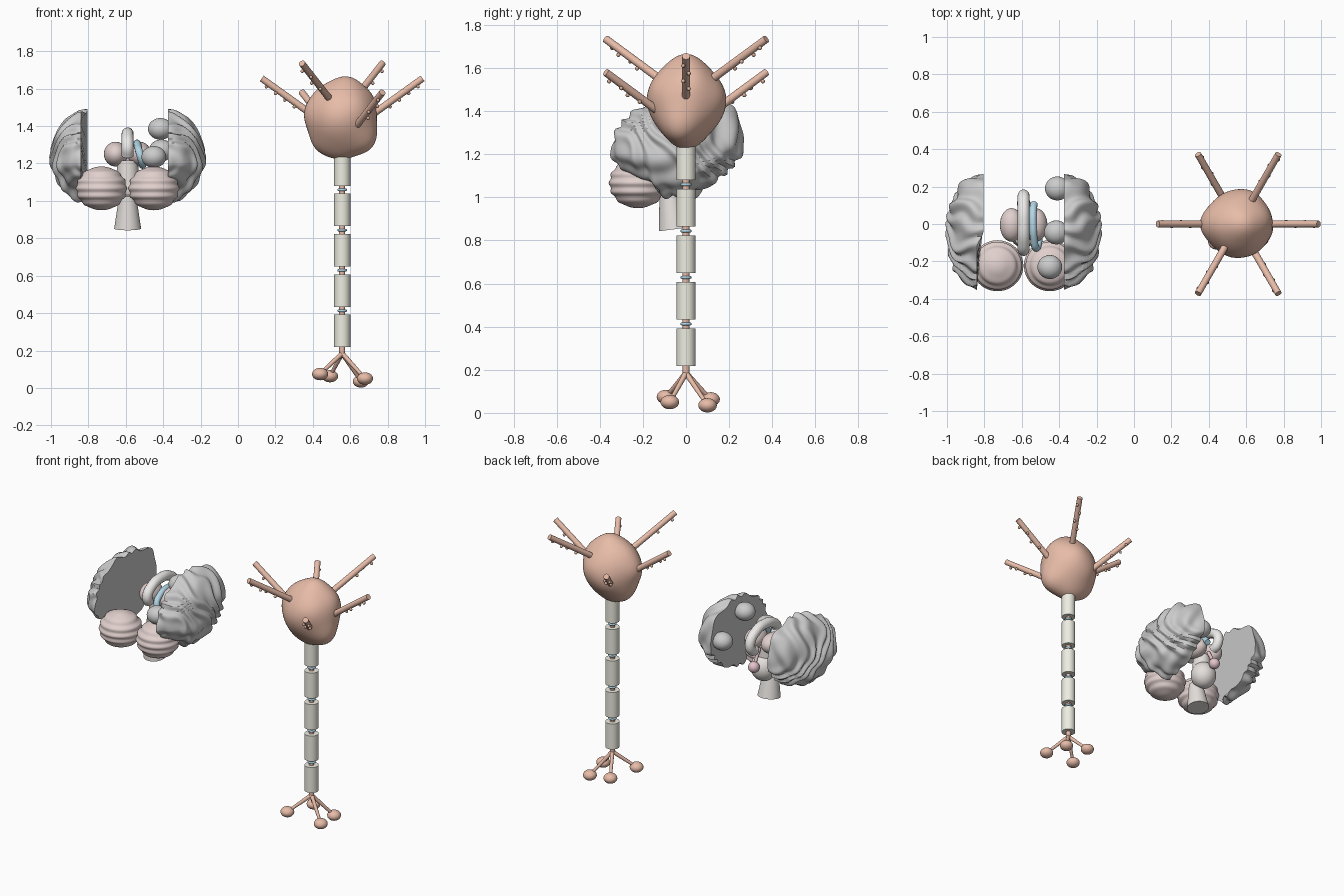
import bpy, bmesh
from math import sin, cos, pi, radians, exp
from mathutils import Vector, Matrix

if "Cube" in bpy.data.objects:
    bpy.data.objects.remove(bpy.data.objects["Cube"])

BX, NX = -0.59, 0.557   # centre lines of the brain and the neuron


def mat(name, c):
    m = bpy.data.materials.new(name)
    m.diffuse_color = (*c, 1)
    m.use_nodes = True
    m.node_tree.nodes["Principled BSDF"].inputs["Base Color"].default_value = m.diffuse_color
    return m


SALMON = mat("salmon", (0.80, 0.50, 0.39))
SPINE = mat("spine_tan", (0.72, 0.45, 0.33))
IVORY = mat("ivory", (0.86, 0.85, 0.76))
BLUE = mat("blue", (0.45, 0.68, 0.80))
PINK = mat("pale_pink", (0.75, 0.63, 0.61))
ROSE = mat("rose", (0.78, 0.55, 0.60))
WHITE = mat("off_white", (0.85, 0.84, 0.82))
STEM = mat("stem_beige", (0.78, 0.74, 0.71))


def finish(name, bm, m=None, angle=40):
    bmesh.ops.recalc_face_normals(bm, faces=bm.faces)
    me = bpy.data.meshes.new(name)
    bm.to_mesh(me)
    bm.free()
    me.polygons.foreach_set("use_smooth", [True] * len(me.polygons))
    me.set_sharp_from_angle(angle=radians(angle))
    if m:
        me.materials.append(m)
    ob = bpy.data.objects.new(name, me)
    bpy.context.collection.objects.link(ob)
    return ob


def ball(name, loc, r, m=None, seg=32, shape=None):
    bm = bmesh.new()
    bmesh.ops.create_uvsphere(bm, u_segments=seg, v_segments=max(8, seg * 3 // 4), radius=1)
    for v in bm.verts:
        k = shape(v.co.normalized()) if shape else 1
        v.co = Vector(loc) + Vector([a * b * k for a, b in zip(v.co, r)])
    return finish(name, bm, m, 180)


def rod(name, a, b, r1, r2, m, seg=20):
    a, b = Vector(a), Vector(b)
    d = b - a
    bm = bmesh.new()
    M = Matrix.Translation((a + b) / 2) @ d.to_track_quat('Z', 'Y').to_matrix().to_4x4()
    bmesh.ops.create_cone(bm, cap_ends=True, segments=seg, radius1=r1, radius2=r2,
                          depth=d.length, matrix=M)
    return finish(name, bm, m)


def tube(name, pts, r, m):
    cu = bpy.data.curves.new(name, 'CURVE')
    cu.dimensions = '3D'
    cu.bevel_depth, cu.bevel_resolution, cu.resolution_u = r, 5, 10
    cu.use_fill_caps = True
    s = cu.splines.new('BEZIER')
    s.bezier_points.add(len(pts) - 1)
    for p, co in zip(s.bezier_points, pts):
        p.co = co
        p.handle_left_type = p.handle_right_type = 'AUTO'
    cu.materials.append(m)
    ob = bpy.data.objects.new(name, cu)
    bpy.context.collection.objects.link(ob)
    bpy.ops.object.select_all(action='DESELECT')
    ob.select_set(True)
    bpy.context.view_layer.objects.active = ob
    bpy.ops.object.convert(target='MESH')


def smooth(a, b, t):
    t = min(1, max(0, (t - a) / (b - a)))
    return t * t * (3 - 2 * t)


# folded half-brain, flat on its inner face
def hemisphere(name, side):
    bm = bmesh.new()
    bmesh.ops.create_uvsphere(bm, u_segments=144, v_segments=96, radius=1)
    bmesh.ops.delete(bm, geom=[v for v in bm.verts if v.co.z < -1e-4], context='VERTS')
    for vert in bm.verts:
        n = vert.co.normalized()
        u, v, w = n.z, n.x, n.y
        y, z = 0.31 * v, 0.235 * w
        if w < 0:
            z *= 1 - 0.5 * smooth(0.1, 0.8, -v)
        z += 0.13 * y
        ph = 68 * y + 38 * z + 2.2 * sin(19 * z + 8 * y) + 1.4 * sin(24 * u * 0.2 + 21 * y)
        d = 0.010 * sin(ph) + 0.006 * sin(31 * z - 17 * y + 9 * u)
        inner = 0.215
        if side < 0:
            inner += 0.035 * smooth(0.0, 0.08, -y)
        x = inner + (0.405 - inner) * max(u, 0) ** 0.92 + d * u
        vert.co = (BX + side * x, -0.04 + y + d * v, 1.24 + z + d * w)
    bmesh.ops.holes_fill(bm, edges=[e for e in bm.edges if e.is_boundary], sides=0)
    finish(name, bm, None, 50)


hemisphere("left_hemisphere", -1)
hemisphere("right_hemisphere", 1)

# grey lobes on the inner face of the right hemisphere
for i, p in enumerate([(-0.41, 0.19, 1.27), (-0.415, -0.045, 1.385), (-0.45, -0.23, 1.235)]):
    ball(f"inner_lobe_{i}", p, (0.066, 0.064, 0.058))


# cerebellum halves with horizontal ridges, and thalamus pair
for s, side in ((-1, "left"), (1, "right")):
    ball(f"{side}_cerebellum", (BX + s * 0.14, -0.223, 1.067), (0.134, 0.132, 0.117), PINK, 64,
         lambda n: 1 + 0.032 * cos(17 * n.z) * (1 - n.z ** 4))
    ball(f"{side}_thalamus", (BX + s * 0.064, -0.005, 1.25), (0.063, 0.09, 0.066), PINK)

# white arch and blue arc
tube("white_arch", [(BX, y, z) for y, z in [
    (-0.12, 1.24), (-0.138, 1.29), (-0.09, 1.34), (0, 1.361), (0.09, 1.345),
    (0.15, 1.29), (0.135, 1.235), (0.10, 1.22)]], 0.032, WHITE)
tube("blue_arc", [(-0.535, 0.108, 1.25), (-0.54, 0.07, 1.29), (-0.54, 0, 1.308),
                  (-0.535, -0.08, 1.29), (-0.525, -0.128, 1.25), (-0.512, -0.11, 1.205),
                  (-0.51, -0.07, 1.19)], 0.02, BLUE)

# brain stem
rod("midbrain", (BX, -0.02, 1.08), (BX, -0.02, 1.215), 0.062, 0.055, STEM, 32)
ball("pons", (BX, 0.0, 1.07), (0.083, 0.083, 0.09), STEM)
rod("lower_stem", (BX, -0.055, 0.852), (BX, -0.078, 1.03), 0.072, 0.045, STEM, 32)
ball("small_gland", (BX, 0.11, 1.11), (0.036,) * 3, ROSE, 24)
rod("gland_stalk", (BX, 0.11, 1.11), (BX, 0.05, 1.22), 0.01, 0.012, ROSE, 12)

# lumpy cell body
BUMPS = [(0.75, -0.2, -0.72, 0.26), (-0.6, 0.1, -0.75, 0.20), (-1, 0, 0.1, 0.14),
         (0.15, 0, 1, 0.16), (0.9, 0.2, 0.6, 0.1), (0.35, 0.95, 0.1, 0.10),
         (-0.3, 0.9, -0.3, 0.06), (-0.2, -1, 0.0, 0.05), (0.5, -0.85, 0.3, 0.06),
         (-0.7, 0, 0.75, 0.06), (0, 0, -1, 0.18)]


def lumps(n):
    return 1 + sum(h * exp(-9 * (1 - n.dot(Vector(b).normalized()))) for *b, h in BUMPS)


ball("cell_body", (NX, 0, 1.45), (0.178, 0.172, 0.186), SALMON, 64, lumps)

# six dendrites with small spines
for i in range(6):
    a = i * pi / 3
    out = Vector((cos(a), sin(a), 0))
    tip_z, slope = [(1.655, 0.72), (1.735, 0.64), (1.58, 0.64)][i % 3]
    base = Vector((NX, 0, tip_z - slope * 0.31)) + out * 0.12
    tip = Vector((NX, 0, tip_z)) + out * 0.43
    rod(f"dendrite_{i}", base, tip, 0.019, 0.018, SALMON)
    d = (tip - base).normalized()
    sidev = d.cross(Vector((0, 0, 1))).normalized()
    down = d.cross(sidev).normalized()
    if down.z > 0:
        down = -down
    for j, t in enumerate((0.4, 0.56, 0.72, 0.88)):
        s = 1 if j % 2 else -1
        p = base.lerp(tip, t) + (down + sidev * s * 0.6).normalized() * 0.025
        ball(f"spine_{i}_{j}", p, (0.0095,) * 3, SPINE, 10)

# axon, sheath segments and node rings
rod("axon", (NX, 0, 0.175), (NX, 0, 1.3), 0.016, 0.016, SALMON)
for i in range(5):
    z = 0.305 + 0.2155 * i
    rod(f"sheath_{i}", (NX, 0, z - 0.087), (NX, 0, z + 0.087), 0.044, 0.044, IVORY, 32)
    if i < 4:
        n = 24
        zc = z + 0.108
        bm = bmesh.new()
        rings = [[bm.verts.new((NX + (0.019 + 0.007 * cos(q)) * cos(p),
                                (0.019 + 0.007 * cos(q)) * sin(p), zc + 0.007 * sin(q)))
                  for q in [2 * pi * k / 10 for k in range(10)]]
                 for p in [2 * pi * k / n for k in range(n)]]
        for k in range(n):
            for q in range(10):
                bm.faces.new((rings[k][q], rings[(k + 1) % n][q],
                              rings[(k + 1) % n][(q + 1) % 10], rings[k][(q + 1) % 10]))
        finish(f"node_ring_{i}", bm, BLUE, 180)

# end branches with bulbs
for i, (dx, y, z) in enumerate([(-0.118, -0.093, 0.074), (-0.065, 0.114, 0.063),
                                (0.10, 0.10, 0.035), (0.122, -0.075, 0.05)]):
    p = Vector((NX + dx, y, z))
    rod(f"end_branch_{i}", (NX, 0, 0.185), p, 0.013, 0.009, SALMON, 14)
    ball(f"end_bulb_{i}", p, (0.043, 0.043, 0.033), SALMON, 24)
